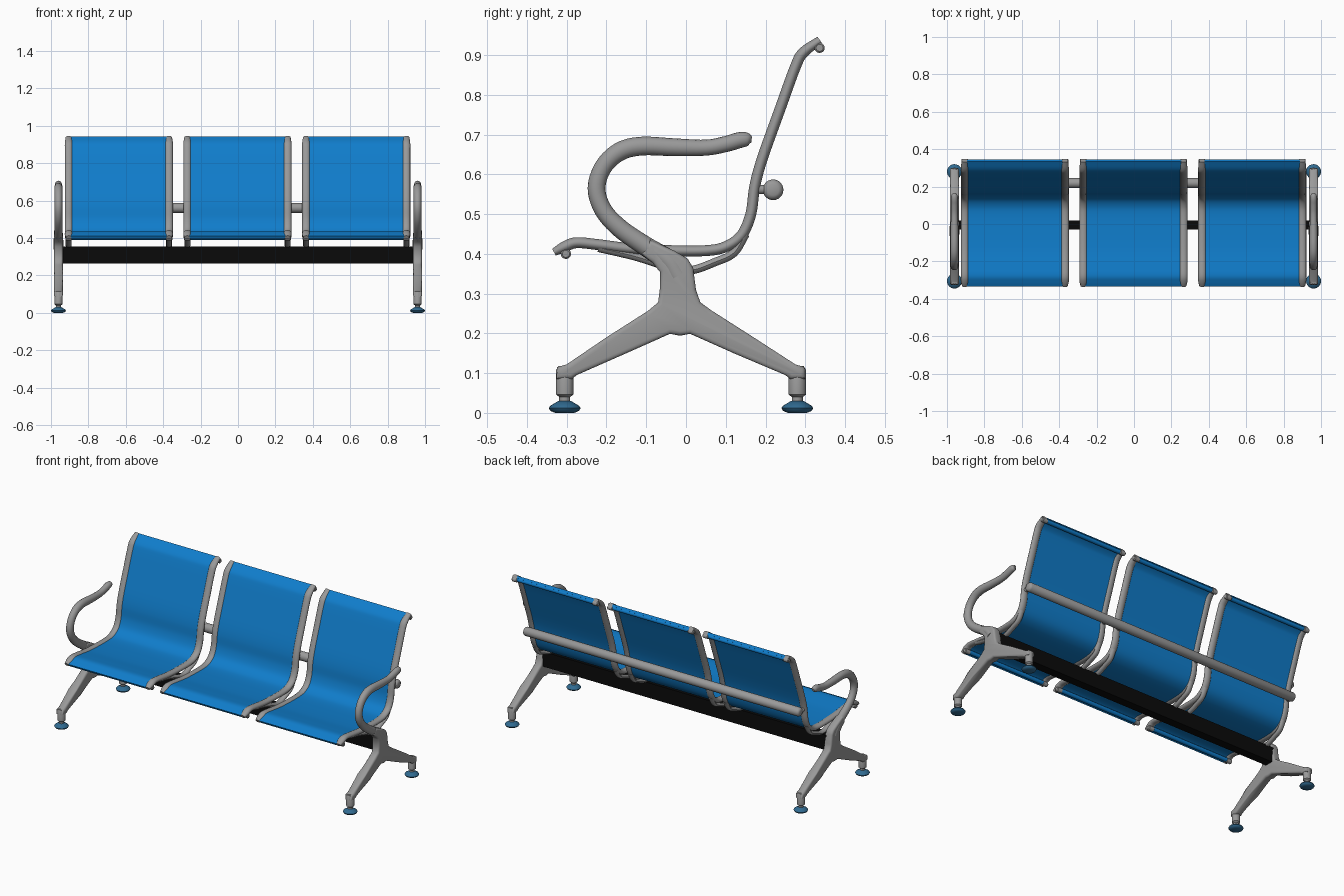
import bpy, bmesh, math
from mathutils import Vector

if "Cube" in bpy.data.objects:
    bpy.data.objects.remove(bpy.data.objects["Cube"])


def material(name, rgb):
    m = bpy.data.materials.new(name)
    m.diffuse_color = (*rgb, 1)
    m.use_nodes = True
    m.node_tree.nodes["Principled BSDF"].inputs["Base Color"].default_value = m.diffuse_color
    return m


BLUE = material("seat blue", (0.005, 0.205, 0.60))
GREY = material("metal grey", (0.32, 0.32, 0.32))
BLACK = material("beam black", (0.003, 0.003, 0.003))
FOOT = material("foot blue grey", (0.03, 0.145, 0.28))


def finish(bm, name, mat, angle=40):
    bmesh.ops.recalc_face_normals(bm, faces=bm.faces)
    me = bpy.data.meshes.new(name)
    bm.to_mesh(me)
    bm.free()
    ob = bpy.data.objects.new(name, me)
    bpy.context.collection.objects.link(ob)
    me.materials.append(mat)
    bpy.ops.object.select_all(action='DESELECT')
    ob.select_set(True)
    bpy.context.view_layer.objects.active = ob
    bpy.ops.object.shade_smooth_by_angle(angle=math.radians(angle))
    return ob


def smooth_path(pts, steps=5):
    """Catmull-Rom curve through points of any dimension."""
    p = [Vector(q) for q in pts]
    p = [2 * p[0] - p[1]] + p + [2 * p[-1] - p[-2]]
    out = []
    for i in range(1, len(p) - 2):
        a, b, c, d = p[i - 1:i + 3]
        for k in range(steps):
            t = k / steps
            out.append(0.5 * (2 * b + (c - a) * t + (2 * a - 5 * b + 4 * c - d) * t * t
                              + (3 * b - a - 3 * c + d) * t ** 3))
    return out + [p[-2]]


def ellipse(w, h, n=14):
    return [(w * math.cos(2 * math.pi * i / n), h * math.sin(2 * math.pi * i / n)) for i in range(n)]


def sweep(name, pts, section, x, mat, steps=5):
    """Sweep a section along (y, z, scale) points lying in the plane at x."""
    path = smooth_path(pts, steps)
    bm = bmesh.new()
    rings = []
    for i, q in enumerate(path):
        t = path[min(i + 1, len(path) - 1)] - path[max(i - 1, 0)]
        t = Vector((t.x, t.y)).normalized()
        rings.append([bm.verts.new((x + u * q.z, q.x - t.y * v * q.z, q.y + t.x * v * q.z))
                      for u, v in section])
    n = len(section)
    for a, b in zip(rings, rings[1:]):
        for i in range(n):
            bm.faces.new((a[i], a[(i + 1) % n], b[(i + 1) % n], b[i]))
    bm.faces.new(rings[0])
    bm.faces.new(rings[-1])
    return finish(bm, name, mat)


def lathe(name, profile, centre, axis, mat, n=24):
    """Revolve (radius, height) points about an axis."""
    rot = Vector((0, 0, 1)).rotation_difference(Vector(axis))
    bm = bmesh.new()
    rings = [[bm.verts.new(Vector(centre) + rot @ Vector((r * math.cos(2 * math.pi * i / n),
                                                         r * math.sin(2 * math.pi * i / n), h)))
              for i in range(n)] for r, h in profile]
    for a, b in zip(rings, rings[1:]):
        for i in range(n):
            bm.faces.new((a[i], a[(i + 1) % n], b[(i + 1) % n], b[i]))
    bm.faces.new(rings[0])
    bm.faces.new(rings[-1])
    return finish(bm, name, mat)


def const(pts, s=1):
    return [(y, z, s) for y, z in pts]


# Seat profile from front lip to top of the backrest
SEAT = const([(-0.328, 0.405), (-0.305, 0.418), (-0.275, 0.428), (-0.22, 0.423), (-0.14, 0.413),
              (-0.04, 0.408), (0.05, 0.408), (0.10, 0.418), (0.14, 0.447), (0.163, 0.50),
              (0.173, 0.57), (0.192, 0.64), (0.235, 0.76), (0.275, 0.87), (0.295, 0.906), (0.337, 0.936)])
SEAT[0] = (-0.332, 0.404, 0.7)
SEAT[-1] = (0.337, 0.937, 0.8)
BRACKET = const([(-0.22, 0.415), (-0.13, 0.394), (-0.06, 0.372), (-0.02, 0.36), (0.02, 0.36),
                 (0.07, 0.378), (0.12, 0.402), (0.15, 0.45)])
PANEL = const([(y, z) for y, z, s in SEAT])
W, T = 0.256, 0.007

for cx in (-0.637, -0.003, 0.632):
    sweep("seat_panel", PANEL, [(-W, -T), (W, -T), (W, T), (-W, T)], cx, BLUE)
    # Rolled edges of the panel at the front lip and the top
    for y, z in ((-0.302, 0.402), (0.333, 0.920)):
        lathe("panel_rolled_edge", [(0.012, -W), (0.012, W)], (cx, y, z), (1, 0, 0), BLUE, 12)
    for side in (-1, 1):
        x = cx + side * 0.268
        sweep("seat_rail", SEAT, ellipse(0.021, 0.014), x, GREY)
        sweep("seat_bracket", BRACKET, ellipse(0.016, 0.011, 10), x, GREY)
        for y, z in ((-0.302, 0.400), (0.336, 0.918)):
            lathe("rail_end_knob", [(0.009, -0.018), (0.013, -0.014), (0.013, 0.014), (0.009, 0.018)],
                  (x, y, z), (1, 0, 0), GREY, 14)
        lathe("back_tube_mount", [(0.016, 0), (0.012, 0.012), (0.012, 0.04)],
              (x, 0.173, 0.562), (0, 1, 0), GREY, 14)

# Tube behind the backrests
lathe("back_tube", [(0.014, -0.918), (0.022, -0.914), (0.026, -0.905),
                    (0.026, 0.905), (0.022, 0.914), (0.014, 0.918)],
      (0, 0.219, 0.561), (1, 0, 0), GREY)

# Main beam under the seats
bm = bmesh.new()
bmesh.ops.create_cube(bm, size=1)
for v in bm.verts:
    v.co = (v.co.x * 1.90, v.co.y * 0.05 - 0.005, v.co.z * 0.09 + 0.31)
finish(bm, "main_beam", BLACK)

# Side frames: cast legs with hub, armrest, posts and feet
LEG = [(0.018, 0.365), (0.025, 0.31), (0.036, 0.278), (0.065, 0.257), (0.17, 0.190), (0.275, 0.122),
       (0.298, 0.115), (0.300, 0.085), (0.262, 0.085), (0.250, 0.095), (0.12, 0.150), (0.01, 0.199),
       (-0.015, 0.194), (-0.04, 0.199), (-0.15, 0.150), (-0.275, 0.095), (-0.287, 0.085),
       (-0.326, 0.085), (-0.324, 0.115), (-0.30, 0.122), (-0.20, 0.190), (-0.095, 0.257),
       (-0.070, 0.278), (-0.066, 0.31), (-0.066, 0.355), (-0.085, 0.378), (-0.112, 0.398),
       (-0.090, 0.436), (-0.030, 0.408), (0.004, 0.388)]
ARM = [(-0.02, 0.345, 1.25), (-0.045, 0.382, 1.2), (-0.10, 0.418, 1.05), (-0.165, 0.463, 1),
       (-0.208, 0.510, 0.95), (-0.225, 0.565, 0.95), (-0.207, 0.620, 0.95), (-0.165, 0.658, 1),
       (-0.11, 0.671, 1), (-0.03, 0.668, 0.95), (0.05, 0.667, 0.85), (0.10, 0.676, 0.85),
       (0.135, 0.686, 0.85), (0.155, 0.688, 0.7), (0.165, 0.687, 0.3)]

for side in (-1, 1):
    x = side * 0.96
    bm = bmesh.new()
    bottom = bm.faces.new([bm.verts.new((x - 0.024, y, z)) for y, z in LEG])
    ext = bmesh.ops.extrude_face_region(bm, geom=[bottom])["geom"]
    for v in ext:
        if isinstance(v, bmesh.types.BMVert):
            v.co.x += 0.048
    rim = [e for e in bm.edges if abs(e.verts[0].co.x - e.verts[1].co.x) < 1e-5]
    bmesh.ops.bevel(bm, geom=rim, offset=0.011, segments=3, profile=0.5, affect='EDGES')
    finish(bm, "leg_casting", GREY, 50)
    sweep("armrest", ARM, ellipse(0.022, 0.0235, 16), x, GREY)
    for y in (-0.305, 0.28):
        lathe("leg_post", [(0.014, 0.028), (0.014, 0.040), (0.022, 0.046), (0.022, 0.108), (0.016, 0.118)],
              (x, y, 0), (0, 0, 1), GREY, 18)
        lathe("foot_pad", [(0.024, 0), (0.036, 0.005), (0.040, 0.012), (0.036, 0.018), (0.016, 0.030)],
              (x, y, 0), (0, 0, 1), FOOT)
